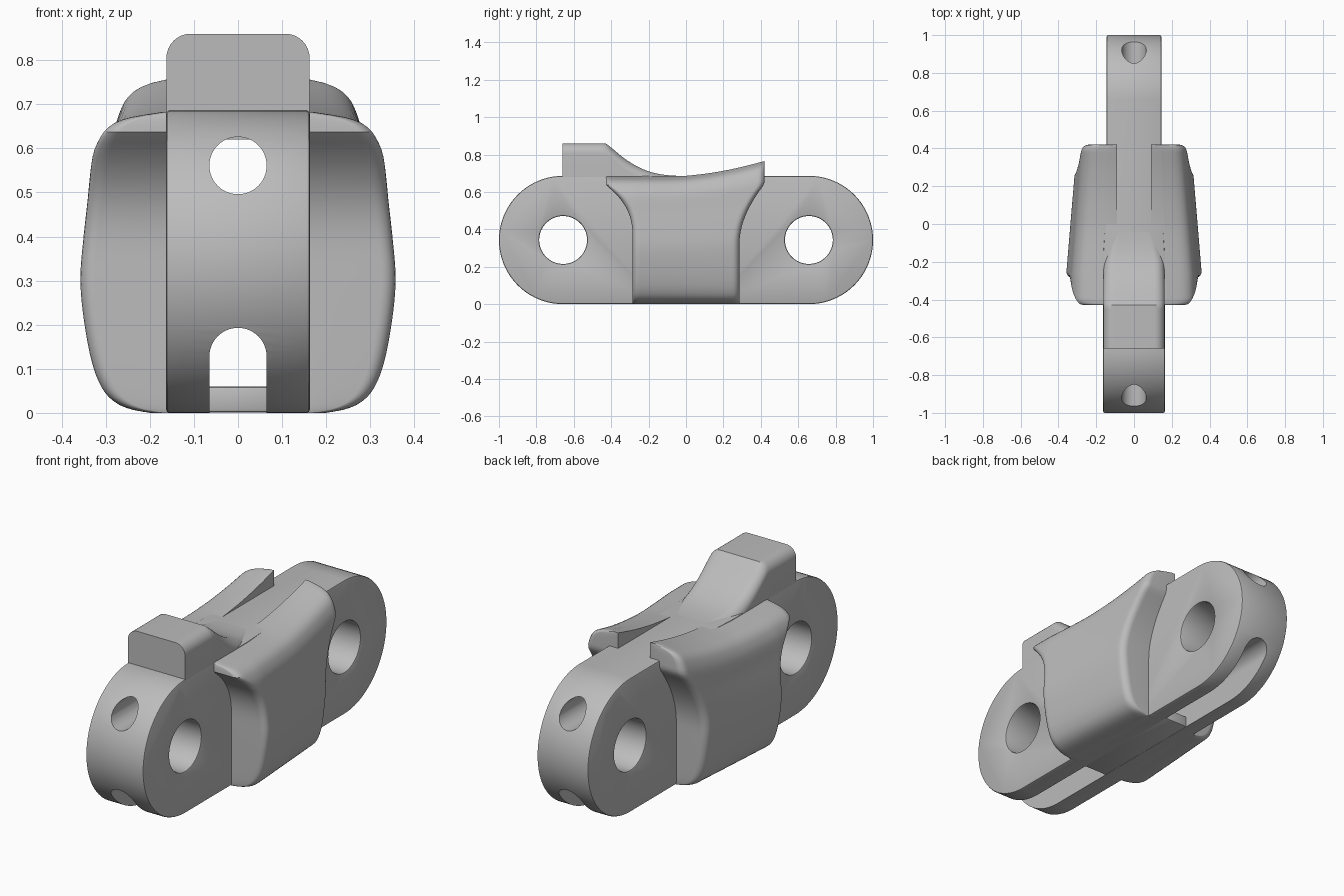
import bpy, bmesh, math

cube = bpy.data.objects.get("Cube")
if cube:
    bpy.data.objects.remove(cube)

grey = bpy.data.materials.new("plain grey")
grey.use_nodes = True
grey.diffuse_color = (0.5, 0.5, 0.5, 1)
grey.node_tree.nodes["Principled BSDF"].inputs["Base Color"].default_value = (0.5, 0.5, 0.5, 1)

R = 0.343        # radius of the rounded bar ends
END = 0.657      # distance of the end centres from the middle


def make(name, bm):
    bmesh.ops.recalc_face_normals(bm, faces=bm.faces)
    mesh = bpy.data.meshes.new(name)
    bm.to_mesh(mesh)
    bm.free()
    mesh.materials.append(grey)
    ob = bpy.data.objects.new(name, mesh)
    bpy.context.collection.objects.link(ob)
    return ob


def prism(outline, axis, low, high):
    """Extrude a 2D outline along x (outline in y, z) or y (outline in x, z)."""
    bm = bmesh.new()
    place = (lambda p, d: (d, *p)) if axis == "x" else (lambda p, d: (p[0], d, p[1]))
    face = bm.faces.new([bm.verts.new(place(p, low)) for p in outline])
    moved = bmesh.ops.extrude_face_region(bm, geom=[face], use_keep_orig=True)["geom"]
    shift = place((0, 0), high - low)
    bmesh.ops.translate(bm, vec=shift, verts=[g for g in moved if isinstance(g, bmesh.types.BMVert)])
    return bm


def arc(cx, cy, r, start, end, n):
    angles = [math.radians(start + (end - start) * i / n) for i in range(n + 1)]
    return [(cx + r * math.cos(a), cy + r * math.sin(a)) for a in angles]


def apply(ob, kind, **settings):
    mod = ob.modifiers.new(kind.title(), kind)
    for key, value in settings.items():
        setattr(mod, key, value)
    bpy.context.view_layer.objects.active = ob
    bpy.ops.object.modifier_apply(modifier=mod.name)


def cut(ob, bm):
    cutter = make("cutter", bm)
    cutter.hide_render = True
    apply(ob, "BOOLEAN", operation="DIFFERENCE", solver="EXACT", object=cutter)
    bpy.data.objects.remove(cutter)


def smooth(ob, angle=35):
    bpy.ops.object.select_all(action="DESELECT")
    ob.select_set(True)
    bpy.context.view_layer.objects.active = ob
    bpy.ops.object.shade_smooth_by_angle(angle=math.radians(angle))


def curve(points, t):
    """Smooth interpolation through (t, value) points."""
    t = min(max(t, points[0][0]), points[-1][0])
    i = max(k for k in range(len(points) - 1) if points[k][0] <= t)

    def slope(k):
        a, b = points[max(k - 1, 0)], points[min(k + 1, len(points) - 1)]
        return (b[1] - a[1]) / (b[0] - a[0])

    (t0, v0), (t1, v1) = points[i], points[i + 1]
    w, u = t1 - t0, (t - t0) / (t1 - t0)
    return ((2 * u**3 - 3 * u**2 + 1) * v0 + (u**3 - 2 * u**2 + u) * w * slope(i)
            + (3 * u**2 - 2 * u**3) * v1 + (u**3 - u**2) * w * slope(i + 1))


# Main bar: rounded ends, slightly narrower at the back
bm = prism(arc(END, R, R, -90, 90, 40) + arc(-END, R, R, 90, 270, 40), "x", -1, 1)
for y in (-0.15, 0.15):
    bmesh.ops.bisect_plane(bm, geom=bm.verts[:] + bm.edges[:] + bm.faces[:],
                           plane_co=(0, y, 0), plane_no=(0, 1, 0))
for v in bm.verts:
    v.co.x *= 0.163 if v.co.y < 0 else 0.145
bar = make("main_bar", bm)
for side in (-1, 1):
    cut(bar, prism(arc(side * END, R, 0.128, 0, 354, 59), "x", -1, 1))
apply(bar, "BEVEL", width=0.008, segments=2, limit_method="ANGLE", angle_limit=math.radians(40))

# Lengthwise bore above and arched channel below
cut(bar, prism(arc(0, 0.561, 0.065, 0, 352.5, 47), "y", -1.2, 1.2))
cut(bar, prism(arc(0, 0.128, 0.065, 0, 180, 24) + [(-0.065, -0.1), (0.065, -0.1)], "y", -1.2, 1.2))
smooth(bar)

# Floor closing the middle of the channel
floor = make("channel_floor", prism([(-0.3, 0.001), (0.32, 0.001), (0.32, 0.06), (-0.3, 0.06)],
                                    "x", -0.075, 0.075))
apply(floor, "BEVEL", width=0.008, segments=2)
smooth(floor)

# Raised stop: rounded block falling in a hollow slope to the bar
heights = [(-0.43, 0.86), (-0.4, 0.837), (-0.35, 0.795), (-0.3, 0.759), (-0.25, 0.731),
           (-0.2, 0.71), (-0.15, 0.697), (-0.08, 0.688), (0.05, 0.683)]
stations = [-0.66, -0.45] + [-0.43 + 0.48 * i / 24 for i in range(25)]
bm = bmesh.new()
rings = []
for y in stations:
    top, half, r = curve(heights, y), 0.1625, 0.055
    if y > -0.2:
        half -= 0.05 * (y + 0.2) / 0.25
    section = ([(half, 0.62)] + arc(half - r, top - r, r, 0, 90, 8)
               + arc(r - half, top - r, r, 90, 180, 8) + [(-half, 0.62)])
    rings.append([bm.verts.new((x, y, z)) for x, z in section])
for a, b in zip(rings, rings[1:]):
    for i in range(len(a)):
        j = (i + 1) % len(a)
        bm.faces.new((a[i], a[j], b[j], b[i]))
bm.faces.new(rings[0])
bm.faces.new(rings[-1])
smooth(make("raised_stop", bm))

# Side wings: swollen outside, flared ends, top rising to the back
bulge = [(0, 0.2), (0.01, 0.24), (0.03, 0.275), (0.07, 0.305), (0.15, 0.33), (0.29, 0.35),
         (0.44, 0.36), (0.58, 0.353), (0.73, 0.34), (0.85, 0.33), (0.9, 0.318),
         (0.95, 0.293), (0.98, 0.25), (1, 0.17)]
crest = [(-0.43, 0.683), (-0.05, 0.683), (0.1, 0.697), (0.2, 0.713), (0.3, 0.734), (0.42, 0.765)]
ROWS, COLS, EDGE = 48, 40, 0.035


def flare(h, start, span, reach, power):
    return 0.285 + reach * min(max((h - start) / span, 0), 1) ** power


def wing_point(row, col, outer):
    h = 0.5 - 0.5 * math.cos(math.pi * row / ROWS)
    v = 0.5 - 0.5 * math.cos(math.pi * col / COLS)
    front, back = -flare(h, 0.5, 0.43, 0.143, 2.7), flare(h, 0.42, 0.42, 0.135, 2.2)
    y = front + (back - front) * v
    z = h * curve(crest, y)
    if not outer:
        return 0.09, y, z
    x = curve(bulge, h) * (1 - 0.13 * max(y + 0.28, 0) / 0.56)
    d = EDGE - min(y - front, back - y, EDGE)
    return x - EDGE + math.sqrt(max(EDGE**2 - d**2, 0)), y, z


for name, side in (("left_wing", 1), ("right_wing", -1)):
    bm = bmesh.new()
    grids = []
    for outer in (True, False):
        grid = []
        for row in range(ROWS + 1):
            points = [wing_point(row, col, outer) for col in range(COLS + 1)]
            grid.append([bm.verts.new((side * x, y, z)) for x, y, z in points])
        grids.append(grid)
        for a, b in zip(grid, grid[1:]):
            for i in range(COLS):
                bm.faces.new((a[i], a[i + 1], b[i + 1], b[i]))
    # Join the outer and inner skins around the rim
    rims = [g[0] + [r[-1] for r in g[1:]] + g[-1][-2::-1] + [r[0] for r in g[-2:0:-1]] for g in grids]
    for i in range(len(rims[0])):
        j = (i + 1) % len(rims[0])
        bm.faces.new((rims[0][i], rims[0][j], rims[1][j], rims[1][i]))
    smooth(make(name, bm), 40)
